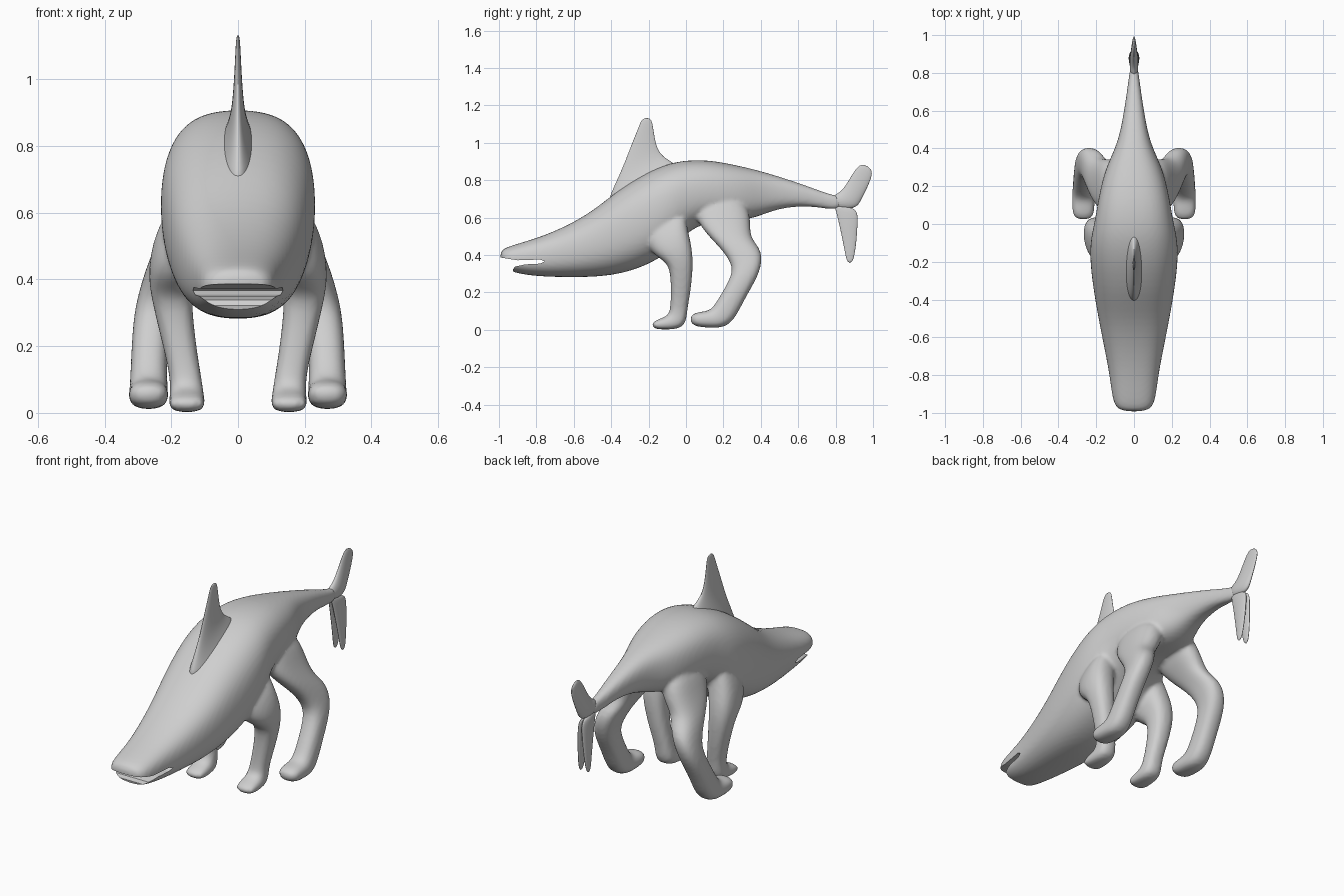
import bpy
import bmesh
from math import sin, cos, pi
from mathutils import Vector

default_cube = bpy.data.objects.get("Cube")
if default_cube:
    bpy.data.objects.remove(default_cube, do_unlink=True)

skin_grey = bpy.data.materials.new("skin_grey")
skin_grey.use_nodes = True
skin_grey.diffuse_color = (0.62, 0.62, 0.62, 1)
skin_grey.node_tree.nodes["Principled BSDF"].inputs["Base Color"].default_value = (0.62, 0.62, 0.62, 1)


def signed_power(value, power):
    return (abs(value) ** power) * (1 if value >= 0 else -1)


def loft(bm, sections, side=1, squareness=2.5, count=20):
    """Skin rounded rings; each section holds two side-profile points
    (y, z, y, z), a half width and an optional sideways offset."""
    rings = []
    for y1, z1, y2, z2, width, *offset in sections:
        first, second = Vector((0, y1, z1)), Vector((0, y2, z2))
        middle, half = (first + second) / 2, (second - first) / 2
        shift = offset[0] if offset else 0
        ring = []
        for i in range(count):
            angle = 2 * pi * i / count
            across = signed_power(cos(angle), 2 / squareness)
            along = signed_power(sin(angle), 2 / squareness)
            point = middle + half * along
            point.x = side * (shift + width * across)
            ring.append(bm.verts.new(point))
        rings.append(ring)
    for ring, following in zip(rings, rings[1:]):
        for i in range(count):
            j = (i + 1) % count
            bm.faces.new((ring[i], ring[j], following[j], following[i]))
    bm.faces.new(rings[0])
    bm.faces.new(rings[-1])


def make_object(name, bm, subdivisions=0):
    bmesh.ops.recalc_face_normals(bm, faces=bm.faces)
    mesh = bpy.data.meshes.new(name)
    bm.to_mesh(mesh)
    bm.free()
    mesh.materials.append(skin_grey)
    obj = bpy.data.objects.new(name, mesh)
    bpy.context.collection.objects.link(obj)
    if subdivisions:
        obj.modifiers.new("rounding", "SUBSURF").levels = subdivisions
        obj.modifiers["rounding"].render_levels = subdivisions
    return obj


def apply_modifiers(obj):
    graph = bpy.context.evaluated_depsgraph_get()
    baked = bpy.data.meshes.new_from_object(obj.evaluated_get(graph))
    obj.modifiers.clear()
    obj.data = baked


def shade(obj, degrees):
    bpy.ops.object.select_all(action="DESELECT")
    obj.select_set(True)
    bpy.context.view_layer.objects.active = obj
    bpy.ops.object.shade_smooth_by_angle(angle=degrees * pi / 180)


# Trunk from snout to tail root: belly point, back point, half width
trunk = [
    (-.99, .34, -1, .425, .085), (-.93, .305, -.94, .45, .115),
    (-.8, .285, -.8, .49, .13), (-.65, .28, -.65, .55, .16),
    (-.5, .28, -.5, .635, .19), (-.35, .295, -.37, .745, .215),
    (-.2, .345, -.22, .84, .235), (-.08, .42, -.1, .89, .235),
    (.02, .54, 0, .91, .21), (.15, .58, .13, .91, .19),
    (.3, .58, .28, .88, .155), (.4, .61, .4, .85, .1),
    (.5, .65, .5, .82, .07), (.65, .665, .65, .77, .045),
    (.78, .64, .78, .72, .027), (.84, .65, .83, .72, .02),
]

# Legs from shoulder or hip to toe: front point, rear point, half width, offset
front_leg = [
    (-.25, .55, 0, .68, .08, .12), (-.2, .42, 0, .57, .085, .175),
    (-.12, .37, .03, .46, .07, .2), (-.085, .33, .04, .35, .06, .2),
    (-.08, .2, .025, .2, .05, .175), (-.085, .1, .005, .1, .047, .155),
    (-.1, .075, 0, .005, .053, .153), (-.14, .06, -.12, 0, .056, .153),
    (-.185, .04, -.18, .006, .05, .153),
]
hind_leg = [
    (.06, .74, .32, .72, .07, .09), (.04, .6, .35, .58, .08, .13),
    (.12, .5, .34, .5, .07, .18), (.2, .42, .395, .44, .062, .215),
    (.25, .34, .41, .38, .058, .24), (.24, .28, .39, .29, .055, .26),
    (.17, .16, .31, .16, .054, .267), (.13, .1, .24, .01, .058, .268),
    (.08, .1, .13, .01, .061, .268), (.015, .08, .025, .018, .057, .268),
]

# Trunk and legs fused into one skin
bm = bmesh.new()
loft(bm, trunk)
for side in (1, -1):
    loft(bm, front_leg, side)
    loft(bm, hind_leg, side)
body = make_object("body_and_legs", bm, 2)
fuse = body.modifiers.new("fuse", "REMESH")
fuse.mode = "VOXEL"
fuse.voxel_size = 0.011
soften = body.modifiers.new("soften", "SMOOTH")
soften.factor = 0.5
soften.iterations = 4
apply_modifiers(body)

# Open mouth, cut straight through the snout
mouth_profile = [
    (-1.1, .395), (-1, .388), (-.9, .372), (-.78, .376), (-.755, .366),
    (-.78, .354), (-.86, .35), (-.915, .338), (-.925, .322), (-.9, .2), (-1.1, .2),
]
bm = bmesh.new()
walls = [[bm.verts.new((x, y, z)) for y, z in mouth_profile] for x in (-.3, .3)]
for wall in walls:
    bm.faces.new(wall)
for i in range(len(mouth_profile)):
    bm.faces.new((walls[0][i - 1], walls[0][i], walls[1][i], walls[1][i - 1]))
mouth_cutter = make_object("mouth_cutter", bm)
mouth_cutter.hide_render = True
cut = body.modifiers.new("mouth", "BOOLEAN")
cut.operation = "DIFFERENCE"
cut.solver = "EXACT"
cut.object = mouth_cutter
apply_modifiers(body)
bpy.data.objects.remove(mouth_cutter, do_unlink=True)
shade(body, 40)

# Back fin, flared where it meets the back
bm = bmesh.new()
loft(bm, [
    (-.42, .66, -.02, .84, .07), (-.41, .72, -.06, .895, .045),
    (-.35, .84, -.125, .925, .022), (-.3, .97, -.16, .98, .013),
    (-.255, 1.08, -.175, 1.08, .008), (-.235, 1.135, -.185, 1.135, .005),
], squareness=2)
shade(make_object("back_fin", bm, 2), 60)

# Upper tail lobe
bm = bmesh.new()
loft(bm, [
    (.78, .72, .79, .645, .022), (.82, .73, .91, .645, .024),
    (.86, .78, .935, .69, .019), (.9, .855, .985, .79, .012),
    (.94, .893, 1.003, .86, .007),
], squareness=2)
shade(make_object("upper_tail_fin", bm, 2), 60)

# Paired lower tail lobes, spreading toward the tips
for label, side in (("left", 1), ("right", -1)):
    bm = bmesh.new()
    loft(bm, [
        (.79, .67, .88, .655, .008, .006), (.8, .64, .92, .638, .012, .01),
        (.82, .56, .918, .56, .013, .013), (.845, .44, .91, .45, .01, .018),
        (.86, .355, .893, .355, .006, .023),
    ], side, squareness=2)
    shade(make_object(label + "_lower_tail_fin", bm, 2), 60)
